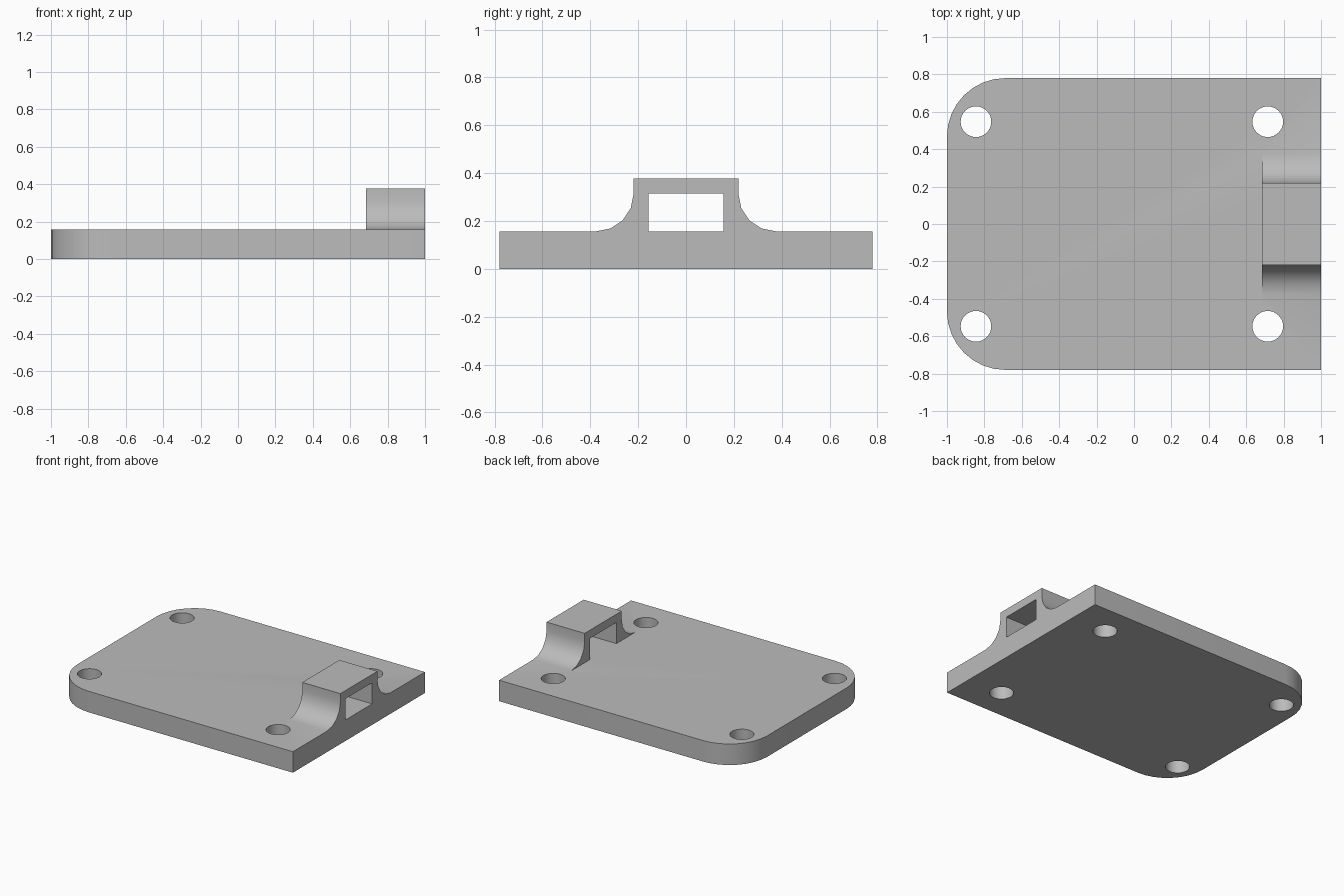
import bpy, bmesh
from math import sin, cos, pi, radians
from mathutils import Vector

cube = bpy.data.objects.get("Cube")
if cube:
    bpy.data.objects.remove(cube, do_unlink=True)

PLATE_TOP = 0.157
HALF_WIDTH = 0.78

grey = bpy.data.materials.new("plain grey")
grey.use_nodes = True
grey.diffuse_color = (0.5, 0.5, 0.5, 1)
grey.node_tree.nodes["Principled BSDF"].inputs["Base Color"].default_value = (0.5, 0.5, 0.5, 1)


def prism(name, points, sweep):
    """Fill a closed outline and extrude it along the sweep vector."""
    bm = bmesh.new()
    face = bm.faces.new([bm.verts.new(p) for p in points])
    out = bmesh.ops.extrude_face_region(bm, geom=[face])
    verts = [g for g in out["geom"] if isinstance(g, bmesh.types.BMVert)]
    bmesh.ops.translate(bm, verts=verts, vec=Vector(sweep))
    bmesh.ops.recalc_face_normals(bm, faces=bm.faces)
    mesh = bpy.data.meshes.new(name)
    bm.to_mesh(mesh)
    bm.free()
    obj = bpy.data.objects.new(name, mesh)
    bpy.context.collection.objects.link(obj)
    mesh.materials.append(grey)
    return obj


def arc(cx, cy, r, start, end, steps):
    angles = [radians(start + (end - start) * i / steps) for i in range(steps + 1)]
    return [(cx + r * cos(a), cy + r * sin(a)) for a in angles]


def combine(target, tool, operation):
    mod = target.modifiers.new(tool.name, "BOOLEAN")
    mod.operation = operation
    mod.solver = "EXACT"
    mod.object = tool
    bpy.context.view_layer.objects.active = target
    bpy.ops.object.modifier_apply(modifier=mod.name)
    bpy.data.objects.remove(tool, do_unlink=True)


# Base plate with two rounded corners at the -x end
R = 0.312
outline = [(1, -HALF_WIDTH), (1, HALF_WIDTH)]
outline += arc(R - 1, HALF_WIDTH - R, R, 90, 180, 8)
outline += arc(R - 1, R - HALF_WIDTH, R, 180, 270, 8)
plate = prism("mounting_plate", [(x, y, 0) for x, y in outline], (0, 0, PLATE_TOP))

# Strap loop: filleted feet outside, rectangular slot inside
half = [(0.156, PLATE_TOP)] + arc(0.375, PLATE_TOP + 0.156, 0.156, 270, 180, 4) + [(0.219, 0.377)]
slot_top = (0.156, 0.315)
profile = [slot_top] + half
profile += [(-y, z) for y, z in reversed(profile)]
loop = prism("strap_loop", [(0.685, y, z) for y, z in profile], (0.315, 0, 0))
combine(plate, loop, "UNION")

# Four screw holes
for x in (-0.845, 0.715):
    for y in (-0.547, 0.547):
        ring = arc(x, y, 0.082, 0, 360, 32)[:-1]
        hole = prism("screw_hole", [(px, py, -0.1) for px, py in ring], (0, 0, 0.4))
        combine(plate, hole, "DIFFERENCE")

# Smooth curved walls, keep hard edges
bpy.ops.object.select_all(action="DESELECT")
plate.select_set(True)
bpy.context.view_layer.objects.active = plate
bpy.ops.object.shade_smooth_by_angle(angle=radians(30))
